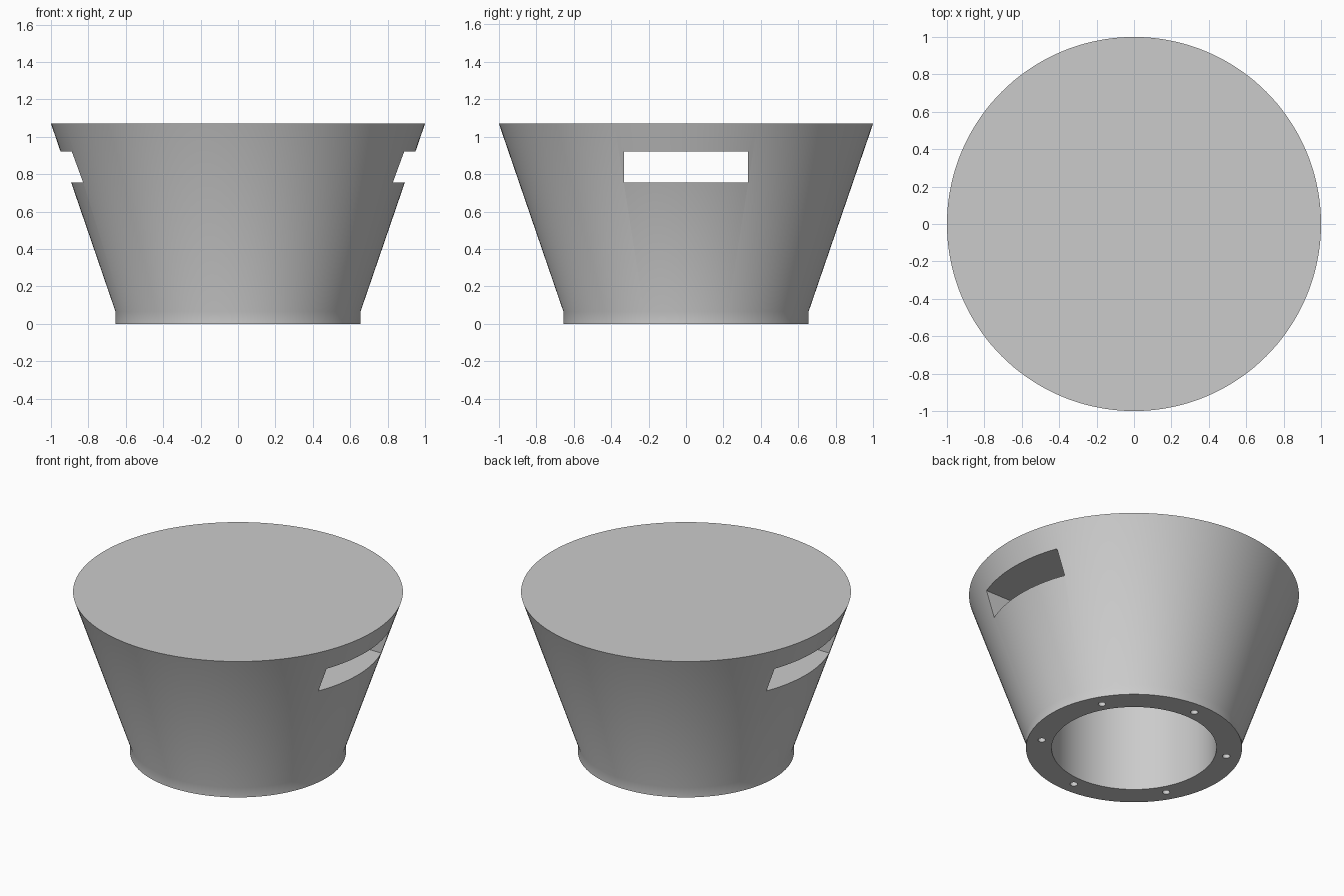
import bpy, bmesh, math
from mathutils import Matrix

old = bpy.data.objects.get("Cube")
if old:
    bpy.data.objects.remove(old, do_unlink=True)

SEGMENTS = 144

grey = bpy.data.materials.new("plain grey")
grey.use_nodes = True
grey.diffuse_color = (0.6, 0.6, 0.6, 1)
grey.node_tree.nodes["Principled BSDF"].inputs["Base Color"].default_value = (0.6, 0.6, 0.6, 1)


def make_object(name, bm):
    bmesh.ops.recalc_face_normals(bm, faces=bm.faces)
    mesh = bpy.data.meshes.new(name)
    bm.to_mesh(mesh)
    bm.free()
    mesh.materials.append(grey)
    obj = bpy.data.objects.new(name, mesh)
    bpy.context.collection.objects.link(obj)
    return obj


def lathe(name, profile):
    """Turn a closed (radius, height) profile about the z axis."""
    bm = bmesh.new()
    verts = [bm.verts.new((r, 0, z)) for r, z in profile]
    edges = [bm.edges.new(pair) for pair in zip(verts, verts[1:])]
    bmesh.ops.spin(bm, geom=verts + edges, cent=(0, 0, 0), axis=(0, 0, 1),
                   angle=2 * math.pi, steps=SEGMENTS)
    bmesh.ops.remove_doubles(bm, verts=bm.verts, dist=0.0001)
    # close the two flat round ends
    open_edges = [e for e in bm.edges if e.is_boundary]
    bmesh.ops.holes_fill(bm, edges=open_edges, sides=0)
    return make_object(name, bm)


def cut(target, cutter):
    mod = target.modifiers.new("cut", "BOOLEAN")
    mod.operation = "DIFFERENCE"
    mod.solver = "EXACT"
    mod.object = cutter
    bpy.context.view_layer.objects.active = target
    bpy.ops.object.modifier_apply(modifier=mod.name)
    bpy.data.objects.remove(cutter, do_unlink=True)


# Flared body with a short straight foot and a round bore from below
body = lathe("flared_body", [(0.5, 0.8), (0.5, 0), (0.655, 0), (0.655, 0.065), (1, 1.07)])

# Wide slot running straight through from side to side
bm = bmesh.new()
slot_low, slot_high = 0.755, 0.92
bmesh.ops.create_cube(bm, size=1, matrix=Matrix.Translation((0, 0, (slot_low + slot_high) / 2))
                      @ Matrix.Diagonal((2.4, 0.664, slot_high - slot_low, 1)))
cut(body, make_object("slot_cutter", bm))

# Ring of six bolt holes in the foot
bm = bmesh.new()
for i in range(6):
    turn = Matrix.Rotation(math.radians(30 + 60 * i), 4, "Z")
    bmesh.ops.create_cone(bm, cap_ends=True, segments=24, radius1=0.023, radius2=0.023,
                          depth=0.4, matrix=turn @ Matrix.Translation((0.568, 0, 0)))
cut(body, make_object("bolt_hole_cutter", bm))

# Smooth walls with sharp rims
bpy.ops.object.select_all(action="DESELECT")
body.select_set(True)
bpy.context.view_layer.objects.active = body
bpy.ops.object.shade_smooth_by_angle(angle=math.radians(30))
